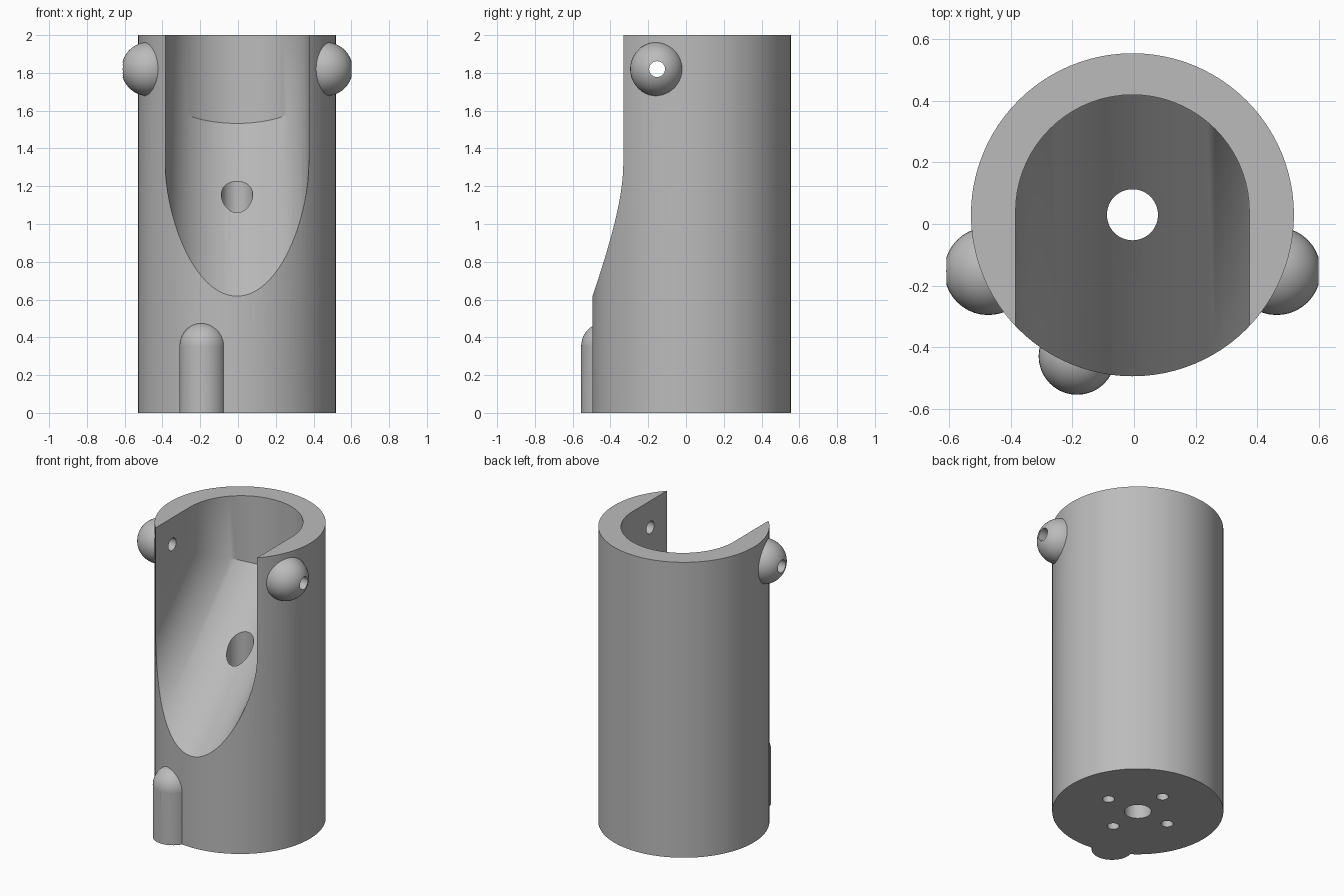
import bpy, bmesh, math
from mathutils import Matrix, Vector

if "Cube" in bpy.data.objects:
    bpy.data.objects.remove(bpy.data.objects["Cube"], do_unlink=True)

# Main dimensions
CX, CY, RADIUS, HEIGHT = -0.005, 0.03, 0.525, 2.0
BORE = 0.38

grey = bpy.data.materials.new("plain grey")
grey.use_nodes = True
colour = (0.5, 0.5, 0.5, 1)
grey.diffuse_color = colour
grey.node_tree.nodes["Principled BSDF"].inputs["Base Color"].default_value = colour


def add_object(name, bm):
    bmesh.ops.recalc_face_normals(bm, faces=bm.faces)
    mesh = bpy.data.meshes.new(name)
    bm.to_mesh(mesh)
    bm.free()
    mesh.materials.append(grey)
    obj = bpy.data.objects.new(name, mesh)
    bpy.context.collection.objects.link(obj)
    return obj


def cylinder(name, start, end, radius, sides=48):
    start, end = Vector(start), Vector(end)
    axis = end - start
    turn = axis.to_track_quat('Z', 'Y').to_matrix().to_4x4()
    bm = bmesh.new()
    bmesh.ops.create_cone(bm, cap_ends=True, segments=sides, radius1=radius, radius2=radius,
                          depth=axis.length, matrix=Matrix.Translation((start + end) / 2) @ turn)
    return add_object(name, bm)


def ball(name, centre, radius):
    bm = bmesh.new()
    bmesh.ops.create_uvsphere(bm, u_segments=40, v_segments=20, radius=radius,
                              matrix=Matrix.Translation(centre))
    return add_object(name, bm)


def scoop(name, steps=36):
    """Upright round-backed slot whose floor is a trough sloping down to the front at 45 degrees."""
    bm = bmesh.new()
    rings = []
    for i in range(steps + 1):
        t = math.pi * i / steps
        x, s = CX + BORE * math.cos(t), BORE * math.sin(t)
        back, front, top = 0.04 + s, -1.0, HEIGHT + 0.2
        drop = 1.65 - s * math.sqrt(2)
        corners = [(front, front + drop), (back, back + drop), (back, top), (front, top)]
        rings.append([bm.verts.new((x, y, z)) for y, z in corners])
    for a, b in zip(rings, rings[1:]):
        for j in range(4):
            k = (j + 1) % 4
            bm.faces.new((a[j], a[k], b[k], b[j]))
    bm.faces.new(rings[0])
    bm.faces.new(rings[-1])
    return add_object(name, bm)


def combine(target, tool, operation):
    mod = target.modifiers.new(tool.name, 'BOOLEAN')
    mod.operation, mod.solver, mod.object = operation, 'EXACT', tool
    bpy.context.view_layer.objects.active = target
    bpy.ops.object.modifier_apply(modifier=mod.name)
    bpy.data.objects.remove(tool, do_unlink=True)


# Tube body
body = cylinder("tube_body", (CX, CY, 0), (CX, CY, HEIGHT), RADIUS, 96)

# Domed locating rib at the foot of the front
RIB_X, RIB_Y, RIB_R, RIB_Z = -0.185, -0.43, 0.125, 0.353
rib = cylinder("locating_rib", (RIB_X, RIB_Y, 0), (RIB_X, RIB_Y, RIB_Z), RIB_R)
combine(rib, ball("rib_dome", (RIB_X, RIB_Y, RIB_Z), RIB_R), 'UNION')
combine(body, rib, 'UNION')

# Round side bosses
BOSS_Y, BOSS_Z = -0.153, 1.82
for name, side in (("left_boss", 1), ("right_boss", -1)):
    combine(body, ball(name, (CX + side * 0.469, BOSS_Y, BOSS_Z), 0.143), 'UNION')

# Open scoop, pivot hole and central drain hole
combine(body, scoop("scoop_cutter"), 'DIFFERENCE')
combine(body, cylinder("pivot_cutter", (-1, BOSS_Y, BOSS_Z), (1, BOSS_Y, BOSS_Z), 0.042, 32), 'DIFFERENCE')
combine(body, cylinder("drain_cutter", (CX, CY, -0.1), (CX, CY, 1.6), 0.083), 'DIFFERENCE')

# Four blind screw holes in the base
for i in range(4):
    a = i * math.pi / 2
    x, y = CX + 0.235 * math.cos(a), CY + 0.235 * math.sin(a)
    combine(body, cylinder("screw_cutter", (x, y, -0.1), (x, y, 0.3), 0.037, 24), 'DIFFERENCE')

# Smooth round surfaces, keep crisp edges
bpy.ops.object.select_all(action='DESELECT')
body.select_set(True)
bpy.context.view_layer.objects.active = body
bpy.ops.object.shade_smooth_by_angle(angle=math.radians(30))
